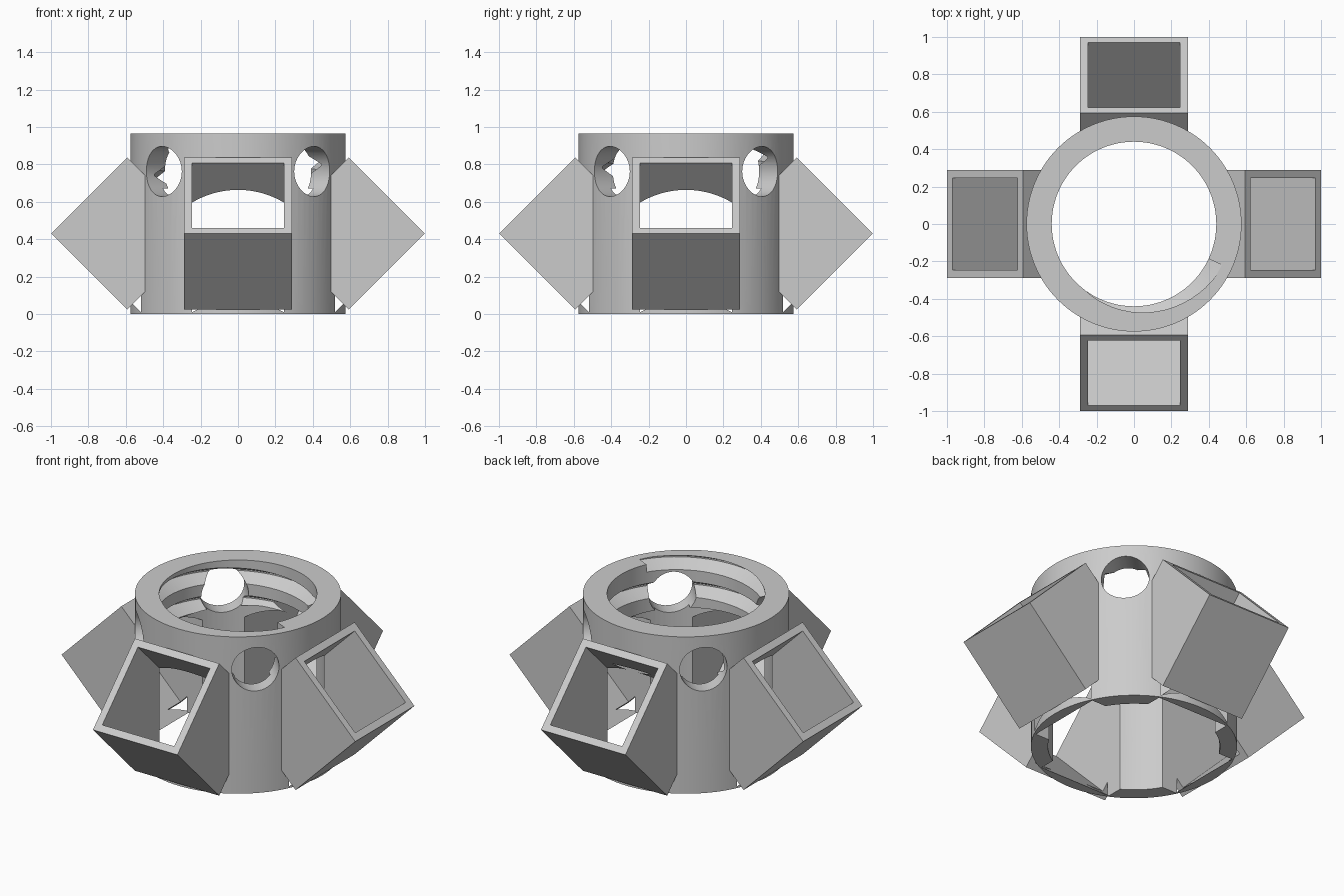
import bpy, bmesh
from math import pi, cos, sin, radians
from mathutils import Matrix, Vector

cube = bpy.data.objects.get("Cube")
if cube:
    bpy.data.objects.remove(cube, do_unlink=True)

HEIGHT, OUTER, BORE, NECK = 0.965, 0.575, 0.48, 0.44
DUCT_DIST, DUCT_Z, DUCT_SIZE, DUCT_INNER = 0.593, 0.43, 0.575, 0.49

grey = bpy.data.materials.new("light grey")
grey.use_nodes = True
grey.diffuse_color = (0.6, 0.6, 0.6, 1)
grey.node_tree.nodes["Principled BSDF"].inputs["Base Color"].default_value = (0.6, 0.6, 0.6, 1)


def to_object(name, bm):
    bmesh.ops.recalc_face_normals(bm, faces=bm.faces)
    mesh = bpy.data.meshes.new(name)
    bm.to_mesh(mesh)
    bm.free()
    mesh.materials.append(grey)
    obj = bpy.data.objects.new(name, mesh)
    bpy.context.collection.objects.link(obj)
    return obj


def cylinder(name, radius, z0, z1, segments=96):
    bm = bmesh.new()
    bmesh.ops.create_cone(bm, cap_ends=True, segments=segments, radius1=radius, radius2=radius,
                          depth=z1 - z0, matrix=Matrix.Translation((0, 0, (z0 + z1) / 2)))
    return to_object(name, bm)


def duct_block(name, angle, width, start, end):
    """Square block whose long axis leans 45 degrees outward and upward."""
    bm = bmesh.new()
    place = (Matrix.Rotation(angle, 4, "Z") @ Matrix.Translation((DUCT_DIST, 0, DUCT_Z))
             @ Matrix.Rotation(radians(45), 4, "Y")
             @ Matrix.Translation((0, 0, (start + end) / 2))
             @ Matrix.Diagonal((width, width, end - start, 1)))
    bmesh.ops.create_cube(bm, size=1, matrix=place)
    return to_object(name, bm)


def port_cutter(angle):
    bm = bmesh.new()
    place = (Matrix.Rotation(angle, 4, "Z") @ Matrix.Translation((0.5, 0, 0.762))
             @ Matrix.Rotation(pi / 2, 4, "Y"))
    bmesh.ops.create_cone(bm, cap_ends=True, segments=48, radius1=0.134, radius2=0.134,
                          depth=0.5, matrix=place)
    return to_object("port_cutter", bm)


def thread_cutter(pitch=0.165, turns=1.75, per_turn=64):
    """V-shaped groove winding down from the rim."""
    section = [(0.42, -0.058), (0.518, -0.004), (0.518, 0.004), (0.42, 0.058)]
    bm = bmesh.new()
    last = None
    steps = int(turns * per_turn)
    for i in range(steps + 1):
        turn = i / per_turn
        a = radians(-25) - 2 * pi * turn
        ring = [bm.verts.new((r * cos(a), r * sin(a), HEIGHT - pitch * turn + dz))
                for r, dz in section]
        if last:
            for j in range(4):
                k = (j + 1) % 4
                bm.faces.new((last[j], last[k], ring[k], ring[j]))
        if i in (0, steps):
            bm.faces.new(ring)
        last = ring
    return to_object("thread_cutter", bm)


def combine(target, tool, operation):
    mod = target.modifiers.new(operation.lower(), "BOOLEAN")
    mod.object, mod.operation, mod.solver = tool, operation, "EXACT"
    bpy.context.view_layer.objects.active = target
    bpy.ops.object.modifier_apply(modifier=mod.name)
    bpy.data.objects.remove(tool, do_unlink=True)


# Round housing joined to four angled duct boxes
body = cylinder("ducted_housing", OUTER, 0, HEIGHT)
quarters = [i * pi / 2 for i in range(4)]
half = DUCT_SIZE / 2
for a in quarters:
    combine(body, duct_block("duct_box", a, DUCT_SIZE, -half, half), "UNION")

# Wide lower bore, narrower neck
combine(body, cylinder("bore_cutter", BORE, -0.2, 0.672), "DIFFERENCE")
combine(body, cylinder("neck_cutter", NECK, 0.6, 1.2), "DIFFERENCE")

# Duct passages and round ports between them
for a in quarters:
    combine(body, duct_block("passage_cutter", a, DUCT_INNER, -0.6, 0.5), "DIFFERENCE")
    combine(body, port_cutter(a + pi / 4), "DIFFERENCE")

# Internal thread
combine(body, thread_cutter(), "DIFFERENCE")

# Smooth round walls, crisp edges
bpy.ops.object.select_all(action="DESELECT")
body.select_set(True)
bpy.context.view_layer.objects.active = body
bpy.ops.object.shade_smooth_by_angle(angle=radians(25))
